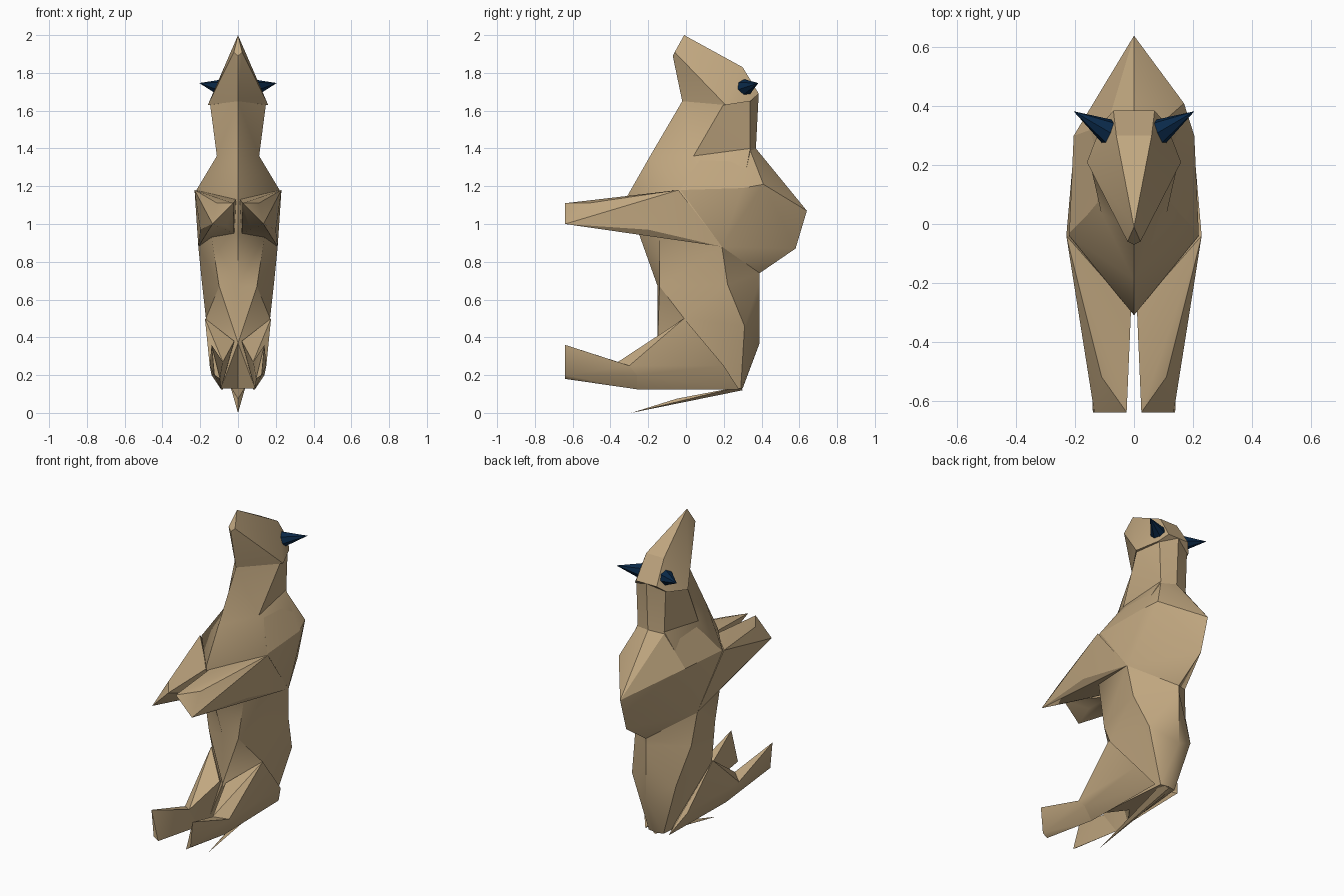
import bpy, bmesh, math
from mathutils import Vector

if "Cube" in bpy.data.objects:
    bpy.data.objects.remove(bpy.data.objects["Cube"])


def material(name, rgb):
    m = bpy.data.materials.new(name)
    m.diffuse_color = (*rgb, 1)
    m.use_nodes = True
    m.node_tree.nodes["Principled BSDF"].inputs["Base Color"].default_value = m.diffuse_color
    return m


FUR = material("tan fur", (0.53, 0.385, 0.215))
NAVY = material("dark navy", (0.003, 0.022, 0.066))


def finish(bm, name, mat, angle=28):
    bmesh.ops.recalc_face_normals(bm, faces=bm.faces)
    me = bpy.data.meshes.new(name)
    bm.to_mesh(me)
    bm.free()
    me.materials.append(mat)
    ob = bpy.data.objects.new(name, me)
    bpy.context.collection.objects.link(ob)
    bpy.ops.object.select_all(action='DESELECT')
    ob.select_set(True)
    bpy.context.view_layer.objects.active = ob
    bpy.ops.object.shade_smooth_by_angle(angle=math.radians(angle))
    return ob


def flip(p):
    return (-p[0], p[1], p[2])


def hull(name, pts, mat=FUR):
    bm = bmesh.new()
    for p in pts:
        bm.verts.new(p)
    r = bmesh.ops.convex_hull(bm, input=bm.verts)
    junk = {v for v in r["geom_interior"] + r["geom_unused"]
            if isinstance(v, bmesh.types.BMVert)}
    bmesh.ops.delete(bm, geom=list(junk), context='VERTS')
    return finish(bm, name, mat)


def sym_hull(name, pts):
    return hull(name, pts + [flip(p) for p in pts if abs(p[0]) > 1e-4])


def pair(name, pts):
    hull("right_" + name, pts)
    hull("left_" + name, [flip(p) for p in pts])


# Torso: six-sided loft, each ring = belly, front side, back side, spine
rings = [
    [(0, -.04, .13), (.09, -.16, .13), (.05, .29, .13), (0, .30, .13)],
    [(0, -.15, .37), (.17, -.01, .50), (.15, .31, .46), (0, .39, .37)],
    [(0, -.15, .67), (.10, -.14, .67), (.19, .22, .68), (0, .39, .70)],
    [(0, -.25, .95), (.14, -.14, .93), (.21, .19, .88), (0, .39, .74)],
    [(0, -.31, 1.15), (.22, -.04, 1.18), (.20, .30, 1.19), (0, .39, 1.21)],
    [(0, -.19, 1.36), (.112, .04, 1.36), (.09, .34, 1.40), (0, .37, 1.40)],
    [(0, -.02, 1.65), (.148, .20, 1.635), (.10, .34, 1.66), (0, .385, 1.69)],
]
bm = bmesh.new()
loops = []
for r in rings:
    full = r + [flip(r[2]), flip(r[1])]
    loops.append([bm.verts.new(p) for p in full])
for a, b in zip(loops, loops[1:]):
    for i in range(6):
        j = (i + 1) % 6
        bm.faces.new((a[i], a[j], b[j], b[i]))
bm.faces.new(loops[0])
bm.faces.new(loops[-1])
bmesh.ops.triangulate(bm, faces=bm.faces)
finish(bm, "torso", FUR, 35)

# Keeled hump on the back, with a corner on the right only
keel = [(0, .37, 1.40), (0, .64, 1.07), (0, .58, .87), (0, .39, .74)]
side = [(.205, .30, 1.19), (.22, -.03, 1.18), (.21, .19, .88), (.09, .34, 1.39), (.11, .08, 1.36)]
hull("hump", keel + side + [flip(p) for p in side] + [(.17, .41, 1.21)])

# Head with pointed snout
sym_hull("head", [(0, -.01, 2.0), (.022, -.06, 1.91), (0, -.07, 1.89), (0, -.02, 1.65),
                  (.16, .21, 1.63), (.06, .30, 1.83), (.07, .385, 1.69), (.11, .34, 1.65)])

# Arms reaching forward, ending in thin slanted paws
pair("arm", [(.23, -.04, 1.18), (.21, .19, .88), (.01, -.29, 1.13), (.20, -.20, .97),
             (.02, -.23, .95), (.11, -.52, 1.11), (.025, -.64, 1.11),
             (.135, -.64, 1.0), (.06, -.46, .99)])

# Thighs and raised feet
ankle = [(.15, -.30, .25), (.08, -.36, .27), (.09, -.26, .125), (.14, -.26, .20)]
pair("thigh", ankle + [(.175, -.01, .50), (.08, .28, .125), (.15, .20, .25), (.02, -.15, .38)])
pair("foot", ankle + [(.14, -.64, .36), (.095, -.64, .18), (.125, -.64, .20)])

# Thin tail under the body
sym_hull("tail", [(.04, .29, .14), (0, .30, .12), (0, -.05, .075), (0, -.29, 0)])

# Pointed ears
for s, side in ((1, "right"), (-1, "left")):
    bm = bmesh.new()
    bmesh.ops.create_cone(bm, cap_ends=True, segments=7, radius1=.05, radius2=0, depth=.155)
    axis = Vector((s * .12, .07, .025)).normalized()
    rot = axis.to_track_quat('Z', 'Y')
    for v in bm.verts:
        v.co = rot @ v.co + Vector((s * .08, .31, 1.72)) + axis * .07
    finish(bm, side + "_ear", NAVY)
